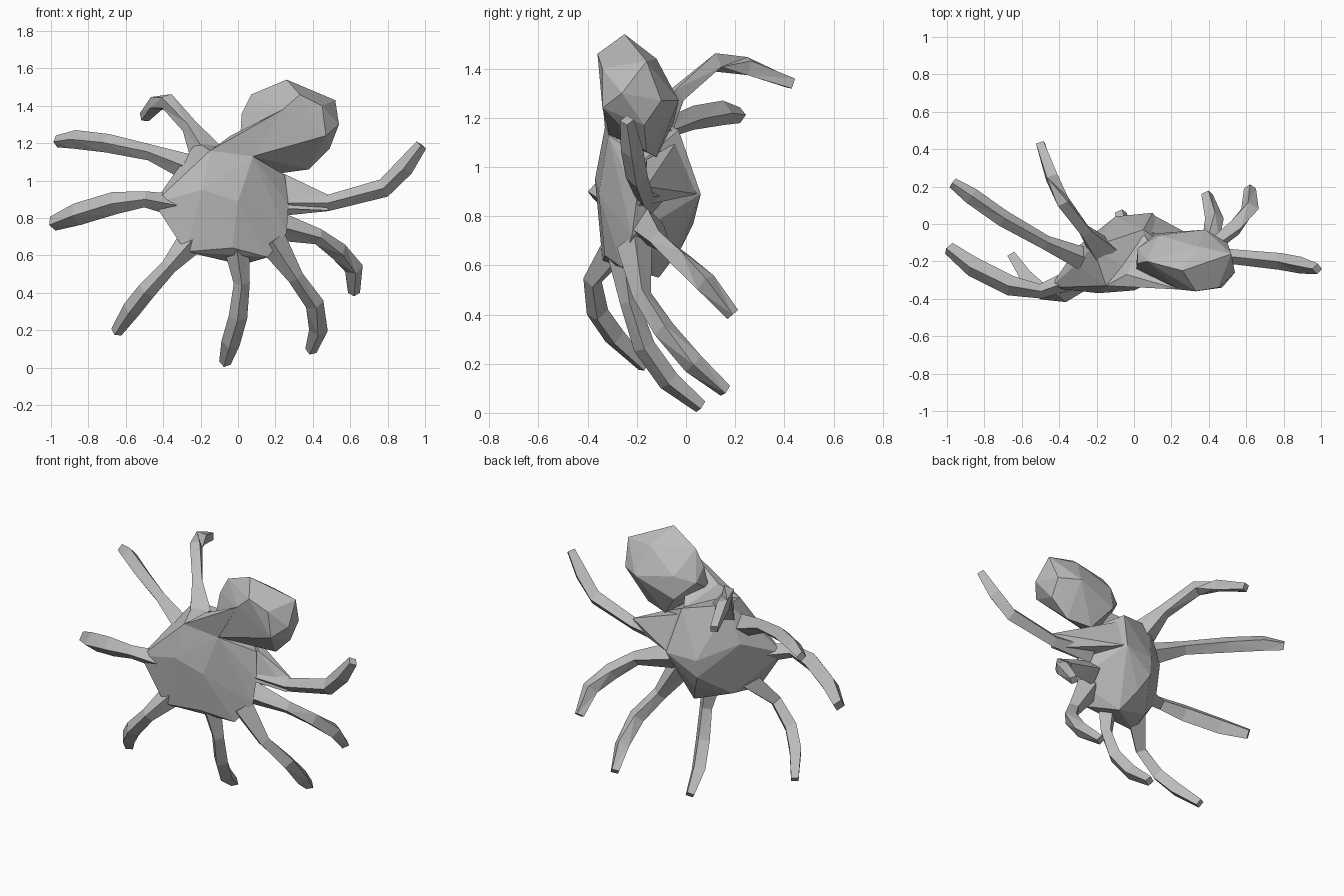
import bpy
import bmesh
from mathutils import Vector

default_cube = bpy.data.objects.get("Cube")
if default_cube:
    bpy.data.objects.remove(default_cube, do_unlink=True)

# One matte grey for the whole creature
grey = bpy.data.materials.new("plain grey")
grey.use_nodes = True
grey_colour = (.5, .5, .5, 1)
grey.diffuse_color = grey_colour
shader = next(node for node in grey.node_tree.nodes if node.type == "BSDF_PRINCIPLED")
shader.inputs["Base Color"].default_value = grey_colour
shader.inputs["Roughness"].default_value = .8


def finish_part(name, mesh_builder):
    """Turn a finished bmesh into a flat shaded, grey object."""
    bmesh.ops.recalc_face_normals(mesh_builder, faces=mesh_builder.faces)
    mesh = bpy.data.meshes.new(name)
    mesh_builder.to_mesh(mesh)
    mesh_builder.free()
    mesh.materials.append(grey)
    part = bpy.data.objects.new(name, mesh)
    bpy.context.scene.collection.objects.link(part)
    return part


def faceted_lump(name, corners):
    """Wrap a faceted skin around a handful of corner points."""
    builder = bmesh.new()
    for corner in corners:
        builder.verts.new(corner)
    result = bmesh.ops.convex_hull(builder, input=builder.verts)
    unused = [item for item in result["geom_interior"] if isinstance(item, bmesh.types.BMVert)]
    bmesh.ops.delete(builder, geom=unused, context="VERTS")
    return finish_part(name, builder)


def tapered_leg(name, joints, base_radius, middle_radius=.05, tip_radius=.032):
    """Sweep a diamond section, ridged towards the front, along the joints."""
    builder = bmesh.new()
    path = [Vector(joint) for joint in joints]
    last = len(path) - 1
    radii = [base_radius, .043, middle_radius, middle_radius, tip_radius]
    rings = []
    for index, point in enumerate(path):
        before = path[max(index - 1, 0)]
        after = path[min(index + 1, last)]
        along = (after - before).normalized()
        across = along.cross(Vector((0, 1, 0))).normalized()
        ridge = along.cross(across) * .9
        directions = [across, ridge, -across, -ridge]
        ring = [builder.verts.new(point + direction * radii[index]) for direction in directions]
        rings.append(ring)
    for lower, upper in zip(rings, rings[1:]):
        for side in range(len(lower)):
            following = (side + 1) % len(lower)
            builder.faces.new((lower[side], lower[following], upper[following], upper[side]))
    builder.faces.new(rings[0])
    builder.faces.new(rings[-1])
    bmesh.ops.triangulate(builder, faces=builder.faces)
    return finish_part(name, builder)


# Main body: front shell, then rounded underside facing the back
body_front = [
    (0, -.355, .89), (.08, -.315, 1.13), (-.15, -.33, 1.16), (-.19, -.37, .95),
    (-.45, -.34, .88), (-.28, -.34, .62), (-.03, -.33, .64), (.16, -.26, .59),
    (.26, -.22, .72), (.27, -.2, .87), (.25, -.17, 1.03), (-.31, -.22, 1.08),
]
body_back = [
    (-.22, -.12, 1.21), (.05, -.03, 1.15), (.1, .06, .89), (-.1, .04, .88),
    (-.1, .03, .77), (-.3, -.12, .98), (-.05, -.02, .67), (.02, -.11, .55),
    (-.22, -.16, .63),
]
faceted_lump("body", body_front + body_back)

# Rounded rear lobe, joined to the body by its narrow lower corner
lobe_upper = [
    (.26, -.25, 1.54), (.33, -.36, 1.46), (.07, -.2, 1.46), (.52, -.16, 1.43),
    (.54, -.26, 1.3), (.24, -.35, 1.38), (.02, -.21, 1.36), (.13, -.06, 1.32),
    (.34, -.12, 1.44), (.45, -.34, 1.4),
]
lobe_lower = [
    (.38, -.03, 1.27), (.49, -.17, 1.17), (.47, -.34, 1.24), (.38, -.16, 1.06),
    (.23, -.12, 1.04), (.01, -.25, 1.2), (.12, -.05, 1.18), (.08, -.31, 1.13),
    (.5, -.1, 1.27), (.02, -.13, 1.28),
]
faceted_lump("rear_lobe", lobe_upper + lobe_lower)

# Neck filling the corner between body and lobe
faceted_lump("neck", [
    (-.15, -.33, 1.16), (-.04, -.27, 1.24), (.08, -.315, 1.13),
    (.24, -.35, 1.38), (.05, -.05, 1.14), (.01, -.2, 1.22),
])

# Web of skin spreading from the body into the high left leg
faceted_lump("left_leg_web", [
    (.08, -.04, 1.1), (.1, .05, .89), (.26, -.16, 1.03),
    (.25, -.2, .85), (.49, -.16, .92), (.48, -.19, .84),
])

# Four legs on the right side, highest first
tapered_leg("right_leg_upper", [
    (-.17, -.14, 1.14), (-.26, -.04, 1.29), (-.38, .12, 1.425),
    (-.44, .25, 1.41), (-.5, .43, 1.34)], .09, .045)
tapered_leg("right_leg_high", [
    (-.24, -.2, 1.06), (-.47, -.1, 1.15), (-.7, .03, 1.2),
    (-.87, .15, 1.22), (-.97, .22, 1.21)], .075)
tapered_leg("right_leg_middle", [
    (-.34, -.3, .87), (-.5, -.36, .9), (-.66, -.33, .88),
    (-.86, -.23, .82), (-.99, -.13, .77)], .06, .06, .04)
tapered_leg("right_leg_low", [
    (-.23, -.26, .7), (-.37, -.38, .54), (-.49, -.36, .41),
    (-.57, -.29, .31), (-.65, -.17, .19)], .08)

# Four legs on the left side, lowest first
tapered_leg("left_leg_bottom", [
    (-.01, -.26, .66), (.02, -.23, .45), (0, -.17, .27),
    (-.04, -.07, .13), (-.07, .06, .025)], .07)
tapered_leg("left_leg_low", [
    (.18, -.21, .68), (.31, -.18, .48), (.41, -.09, .34),
    (.43, .03, .2), (.39, .16, .09)], .08)
tapered_leg("left_leg_middle", [
    (.2, -.16, .76), (.43, -.11, .7), (.54, -.02, .62),
    (.62, .08, .53), (.62, .19, .4)], .08)
tapered_leg("left_leg_high", [
    (.22, -.14, .88), (.48, -.17, .88), (.78, -.2, .96),
    (.89, -.22, 1.07), (.98, -.24, 1.19)], .07)
